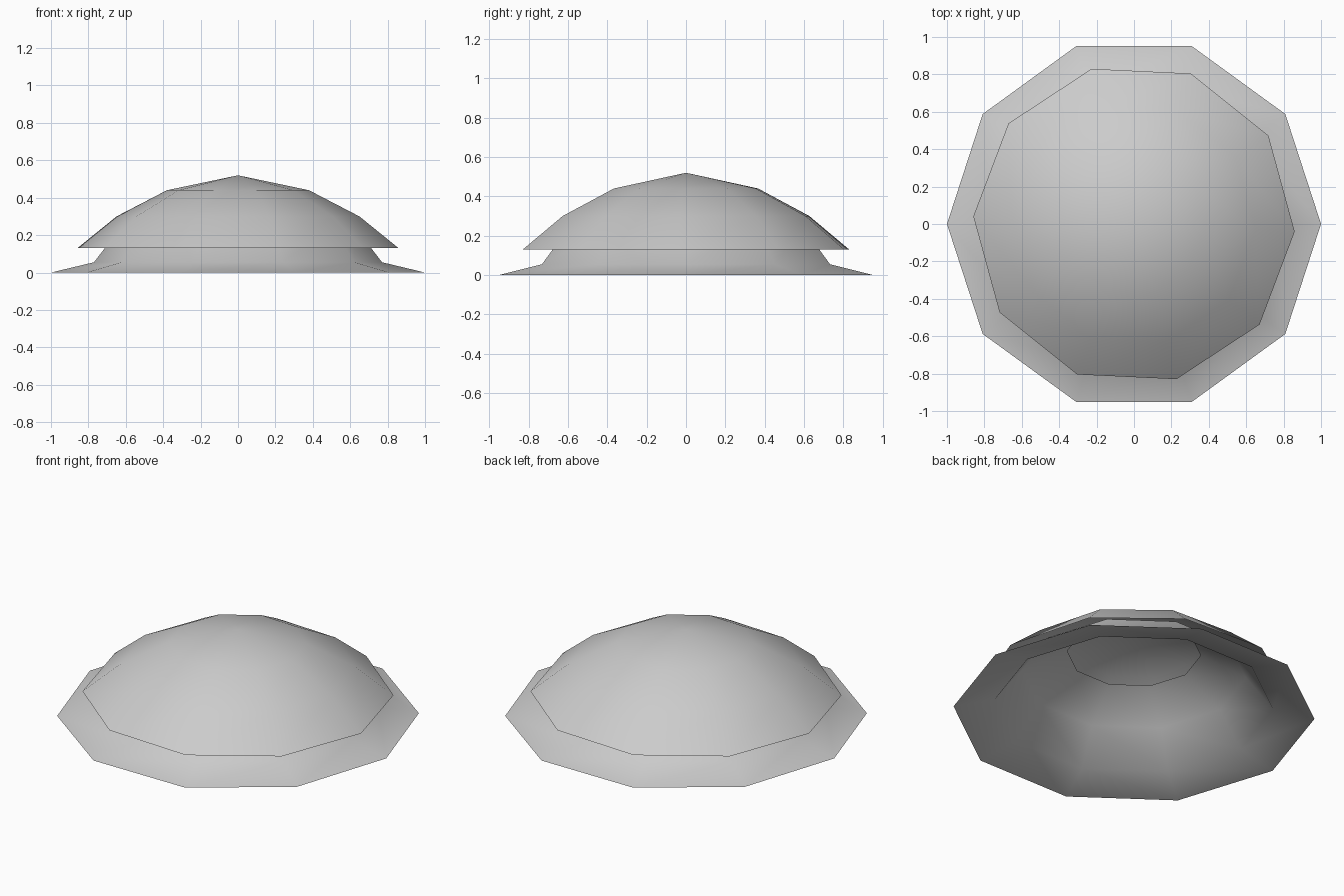
import bpy, bmesh
from math import cos, sin, pi, radians

if "Cube" in bpy.data.objects:
    bpy.data.objects.remove(bpy.data.objects["Cube"])

SIDES = 10

grey = bpy.data.materials.new("plain_grey")
grey.use_nodes = True
colour = (0.6, 0.6, 0.6, 1)
grey.diffuse_color = colour
grey.node_tree.nodes["Principled BSDF"].inputs["Base Color"].default_value = colour


def shell(name, profile, turn=0.0):
    """Open ten-sided shell from (radius, height) pairs, listed bottom to top."""
    bm = bmesh.new()
    rings = []
    for r, z in profile:
        if r == 0:
            rings.append([bm.verts.new((0, 0, z))] * SIDES)
        else:
            rings.append([bm.verts.new((r * cos(turn + 2 * pi * i / SIDES),
                                        r * sin(turn + 2 * pi * i / SIDES), z))
                          for i in range(SIDES)])
    for low, high in zip(rings, rings[1:]):
        for i in range(SIDES):
            j = (i + 1) % SIDES
            corners = [low[i], low[j], high[j], high[i]]
            bm.faces.new(list(dict.fromkeys(corners)))
    for face in bm.faces:
        face.smooth = True
    mesh = bpy.data.meshes.new(name)
    bm.to_mesh(mesh)
    bm.free()
    mesh.materials.append(grey)
    obj = bpy.data.objects.new(name, mesh)
    bpy.context.collection.objects.link(obj)
    return obj


# Lower skirt: wide flare, steep wall, open hole at the top
shell("lower_skirt", [(1, 0), (0.77, 0.055), (0.62, 0.25), (0.37, 0.38)])

# Upper dome: overhanging cap, turned slightly
shell("upper_dome", [(0.86, 0.13), (0.65, 0.30), (0.38, 0.44), (0, 0.52)],
      radians(-2.7))
